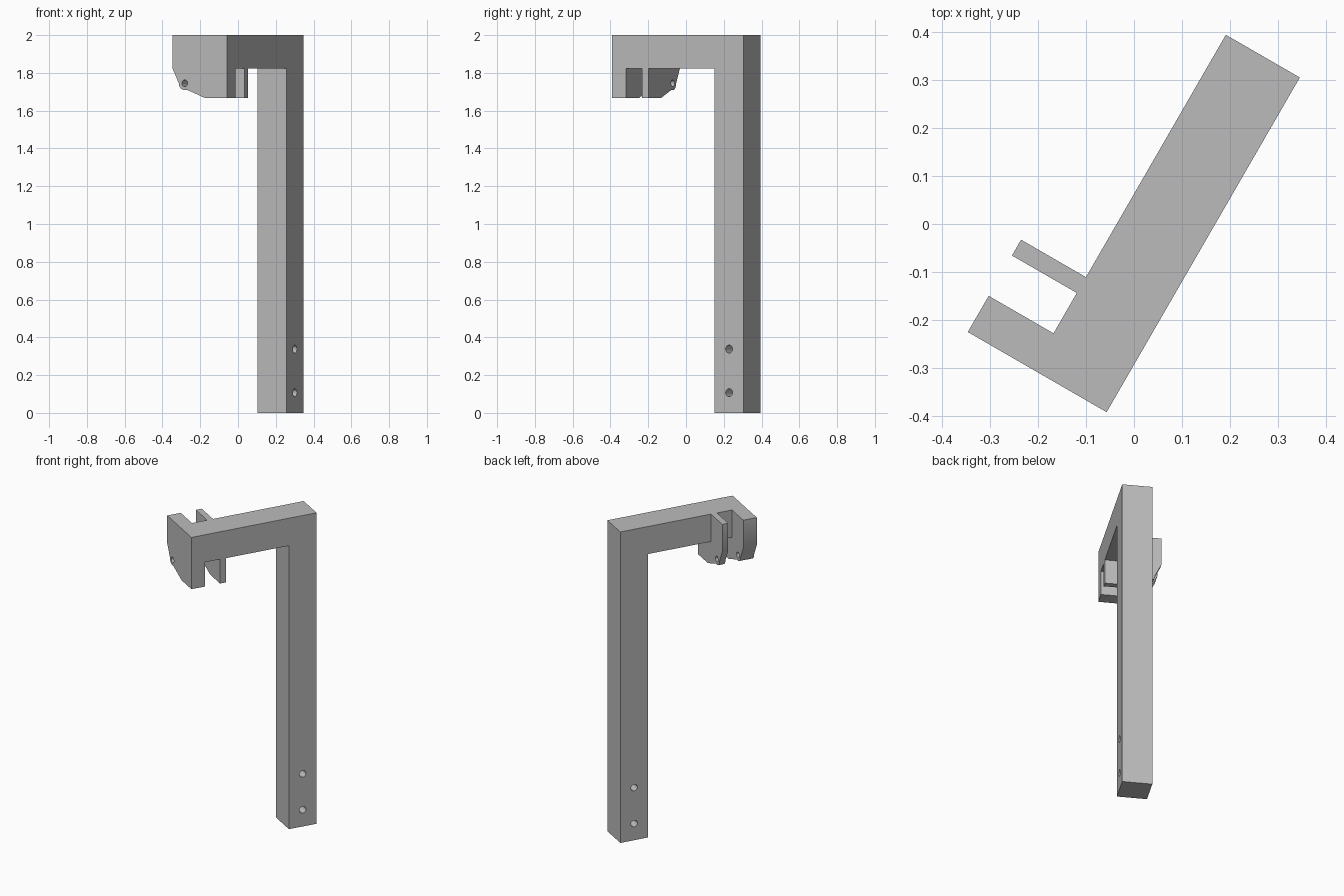
import bpy, bmesh
from math import radians, sin, cos
from mathutils import Matrix, Vector

cube = bpy.data.objects.get("Cube")
if cube:
    bpy.data.objects.remove(cube, do_unlink=True)

grey = bpy.data.materials.new("plain grey")
grey.use_nodes = True
colour = (0.5, 0.5, 0.5, 1)
grey.diffuse_color = colour
grey.node_tree.nodes["Principled BSDF"].inputs["Base Color"].default_value = colour

# Local frame: x along the arm, y across it towards the lug tips
FRAME = Matrix.Translation((-0.057, -0.392, 0)) @ Matrix.Rotation(radians(60), 4, "Z")
LENGTH, WIDTH, ARM_Z, LUG_Z, TIP = 0.805, 0.178, 1.823, 1.667, 0.334


def extrude(name, points, depth):
    """Prism from a 3D outline, pushed along depth."""
    bm = bmesh.new()
    face = bm.faces.new([bm.verts.new(p) for p in points])
    result = bmesh.ops.extrude_face_region(bm, geom=[face])
    moved = [g for g in result["geom"] if isinstance(g, bmesh.types.BMVert)]
    bmesh.ops.translate(bm, verts=moved, vec=Vector(depth))
    bmesh.ops.recalc_face_normals(bm, faces=bm.faces)
    mesh = bpy.data.meshes.new(name)
    bm.to_mesh(mesh)
    bm.free()
    mesh.materials.append(grey)
    ob = bpy.data.objects.new(name, mesh)
    ob.matrix_world = FRAME
    bpy.context.collection.objects.link(ob)
    return ob


def circle(a, b, r, n=32):
    return [(a + r * cos(radians(360 * i / n)), b + r * sin(radians(360 * i / n)))
            for i in range(n)]


def combine(target, other, operation):
    mod = target.modifiers.new(operation.lower(), "BOOLEAN")
    mod.operation, mod.solver, mod.object = operation, "EXACT", other
    bpy.context.view_layer.objects.active = target
    bpy.ops.object.modifier_apply(modifier=mod.name)
    bpy.data.objects.remove(other, do_unlink=True)


# Post and arm
inner = LENGTH - WIDTH
outline = [(0, 2), (LENGTH, 2), (LENGTH, 0), (inner, 0), (inner, ARM_Z), (0, ARM_Z)]
bracket = extrude("hook_bracket", [(u, 0, z) for u, z in outline], (0, WIDTH, 0))

# Clamp lugs with a rounded boss around the pin hole
pin_v, pin_z, boss = 0.26, 1.745, 0.036
arc = [(pin_v + boss * cos(radians(a)), pin_z + boss * sin(radians(a)))
       for a in range(0, -111, -10)]
lug = [(0, 2), (TIP, 2), (TIP, ARM_Z)] + arc + [(0.136, LUG_Z), (0, LUG_Z)]
for name, start, end in (("thick_lug", 0, 0.087), ("thin_lug", 0.184, 0.222)):
    part = extrude(name, [(start, v, z) for v, z in lug], (end - start, 0, 0))
    combine(bracket, part, "UNION")

# Pin hole through both lugs
pin = extrude("pin_cutter", [(-0.1, v, z) for v, z in circle(pin_v, pin_z, 0.018)], (0.5, 0, 0))
combine(bracket, pin, "DIFFERENCE")

# Mounting holes through the foot of the post
for z in (0.107, 0.338):
    ring = circle(LENGTH - WIDTH / 2, z, 0.021)
    hole = extrude("screw_cutter", [(u, -0.1, h) for u, h in ring], (0, 0.5, 0))
    combine(bracket, hole, "DIFFERENCE")

# Smooth hole walls, sharp edges elsewhere
bpy.ops.object.select_all(action="DESELECT")
bracket.select_set(True)
bpy.context.view_layer.objects.active = bracket
bpy.ops.object.shade_smooth_by_angle(angle=radians(30))
